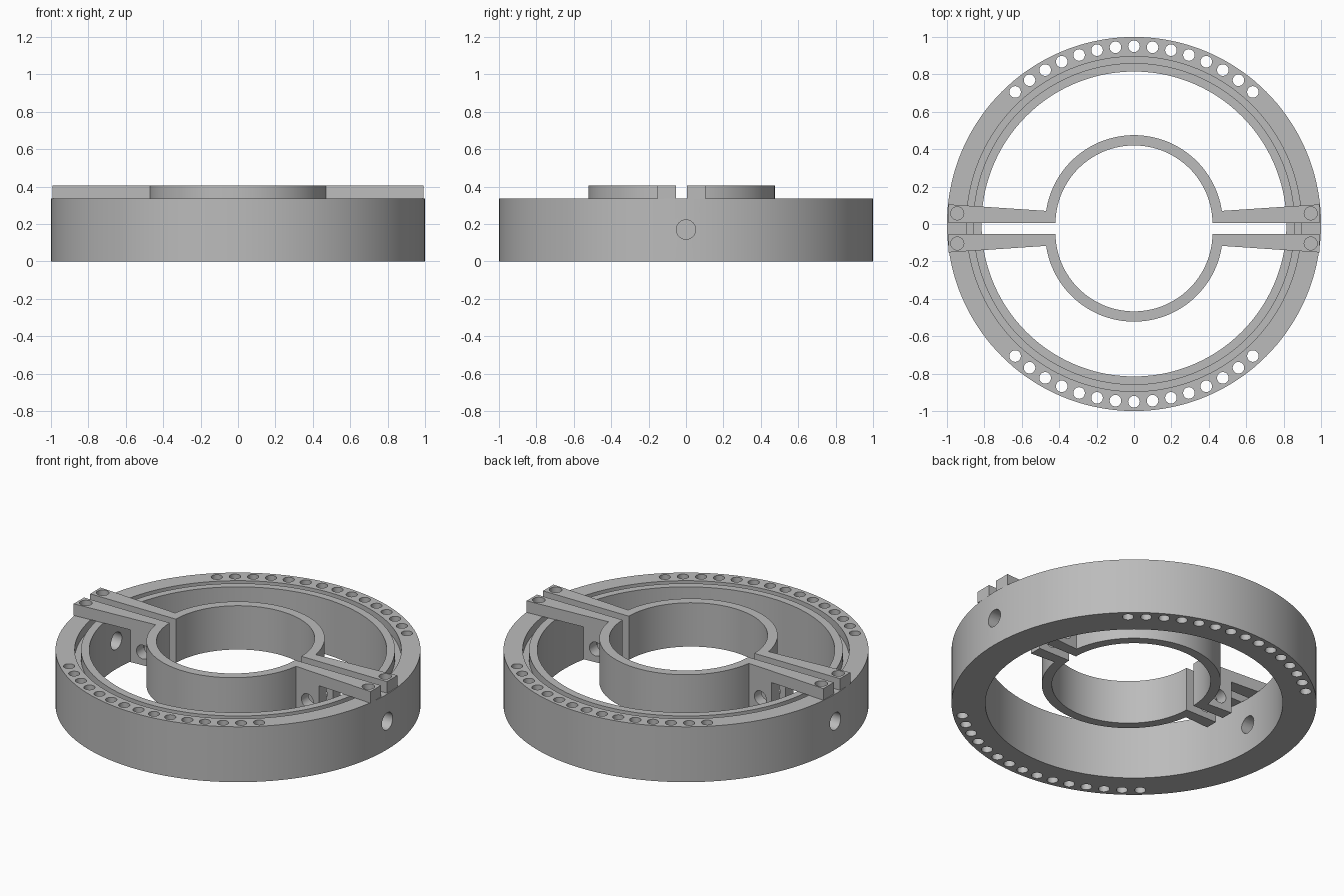
import bpy, bmesh
from math import sin, cos, pi, radians, asin, sqrt
from mathutils import Matrix, Vector

cube = bpy.data.objects.get("Cube")
if cube:
    bpy.data.objects.remove(cube)

grey = bpy.data.materials.new("machined grey")
grey.use_nodes = True
grey.diffuse_color = (0.5, 0.5, 0.5, 1)
grey.node_tree.nodes["Principled BSDF"].inputs["Base Color"].default_value = (0.5, 0.5, 0.5, 1)

MID_Y = -0.0235              # line the two clamp halves mirror about
RING_TOP, CLAMP_TOP, CLAMP_LOW = 0.335, 0.405, 0.14
ARM_END, TAB_END = 0.993, 0.63


def finish(bm, name):
    bmesh.ops.recalc_face_normals(bm, faces=bm.faces)
    mesh = bpy.data.meshes.new(name)
    bm.to_mesh(mesh)
    bm.free()
    mesh.materials.append(grey)
    obj = bpy.data.objects.new(name, mesh)
    bpy.context.collection.objects.link(obj)
    return obj


def lathe(name, profile, steps=144):
    """Closed profile of (radius, z) turned about z."""
    bm = bmesh.new()
    rows = [[bm.verts.new((r * cos(2 * pi * i / steps), r * sin(2 * pi * i / steps), z))
             for r, z in profile] for i in range(steps)]
    for i in range(steps):
        a, b = rows[i], rows[(i + 1) % steps]
        for j in range(len(profile)):
            k = (j + 1) % len(profile)
            bm.faces.new((a[j], b[j], b[k], a[k]))
    return finish(bm, name)


def prism(name, outline, low, high):
    """Outline of (x, y) points extruded from low to high."""
    bm = bmesh.new()
    face = bm.faces.new([bm.verts.new((x, y, low)) for x, y in outline])
    top = bmesh.ops.extrude_face_region(bm, geom=[face])["geom"]
    bmesh.ops.translate(bm, vec=(0, 0, high - low),
                        verts=[v for v in top if isinstance(v, bmesh.types.BMVert)])
    return finish(bm, name)


def drill(obj, holes):
    """Cut cylinders given as (centre, axis, radius, length)."""
    bm = bmesh.new()
    for centre, axis, radius, length in holes:
        turn = Vector((0, 0, 1)).rotation_difference(Vector(axis)).to_matrix().to_4x4()
        bmesh.ops.create_cone(bm, cap_ends=True, segments=24, radius1=radius, radius2=radius,
                              depth=length, matrix=Matrix.Translation(centre) @ turn)
    cutter = finish(bm, "hole_cutter")
    cutter.hide_render = True
    mod = obj.modifiers.new("holes", "BOOLEAN")
    mod.operation, mod.solver, mod.object = "DIFFERENCE", "EXACT", cutter
    bpy.context.view_layer.update()
    cut = bpy.data.meshes.new_from_object(obj.evaluated_get(bpy.context.evaluated_depsgraph_get()))
    obj.modifiers.clear()
    obj.data = cut
    bpy.data.objects.remove(cutter)


def smooth(obj):
    bpy.ops.object.select_all(action="DESELECT")
    obj.select_set(True)
    bpy.context.view_layer.objects.active = obj
    bpy.ops.object.shade_smooth_by_angle(angle=radians(30))


# Outer ring with a groove in its top
ring = lathe("outer_ring", [
    (1, 0), (1, RING_TOP), (0.895, RING_TOP), (0.895, 0.28),
    (0.86, 0.28), (0.86, RING_TOP), (0.815, RING_TOP), (0.815, 0)])
holes = []
for side in (-1, 1):
    for i in range(-7, 8):   # vertical holes in two arcs
        a = side * pi / 2 + radians(6 * i)
        holes.append(((0.95 * cos(a), 0.95 * sin(a), 0.17), (0, 0, 1), 0.031, 0.6))
# Radial holes: one blind, one through
holes.append(((1, 0, 0.17), (1, 0, 0), 0.052, 0.19))
holes.append(((-0.9, 0, 0.17), (1, 0, 0), 0.052, 0.5))
drill(ring, holes)
smooth(ring)


def arm_y(x):
    """Outer edge of the tapering arm."""
    return 0.07 + (abs(x) - 0.47) * 0.067


# Split clamp: two mirrored halves, each a half ring with tabs and arms
GAP, R_IN, R_OUT, STEPS = 0.006, 0.42, 0.475, 64
for side, label in ((1, "back"), (-1, "front")):
    def place(points):
        return [(x, y if side > 0 else 2 * MID_Y - y) for x, y in points]

    def arc(radius, low):
        start = asin(low / radius)
        return [(radius * cos(start + (pi - 2 * start) * i / STEPS),
                 radius * sin(start + (pi - 2 * start) * i / STEPS)) for i in range(STEPS + 1)]

    outline = ([(TAB_END, GAP), (TAB_END, arm_y(TAB_END))] + arc(R_OUT, 0.07)
               + [(-TAB_END, arm_y(TAB_END)), (-TAB_END, GAP)] + arc(R_IN, GAP)[::-1])
    half = prism(label + "_clamp_half", place(outline), CLAMP_LOW, CLAMP_TOP)
    y_mid = place([(0, 0.04)])[0][1]
    drill(half, [((s * 0.55, y_mid, 0.22), (0, 1, 0), 0.042, 0.3) for s in (-1, 1)])
    smooth(half)

    for s, hand in ((1, "left"), (-1, "right")):
        arm = prism(f"{label}_{hand}_arm", place([
            (s * TAB_END, GAP), (s * ARM_END, GAP),
            (s * ARM_END, arm_y(ARM_END)), (s * TAB_END, arm_y(TAB_END))]),
            RING_TOP, CLAMP_TOP)
        x, y = place([(s * 0.945, 0.057)])[0]
        drill(arm, [((x, y, 0.37), (0, 0, 1), 0.035, 0.3)])
        smooth(arm)
